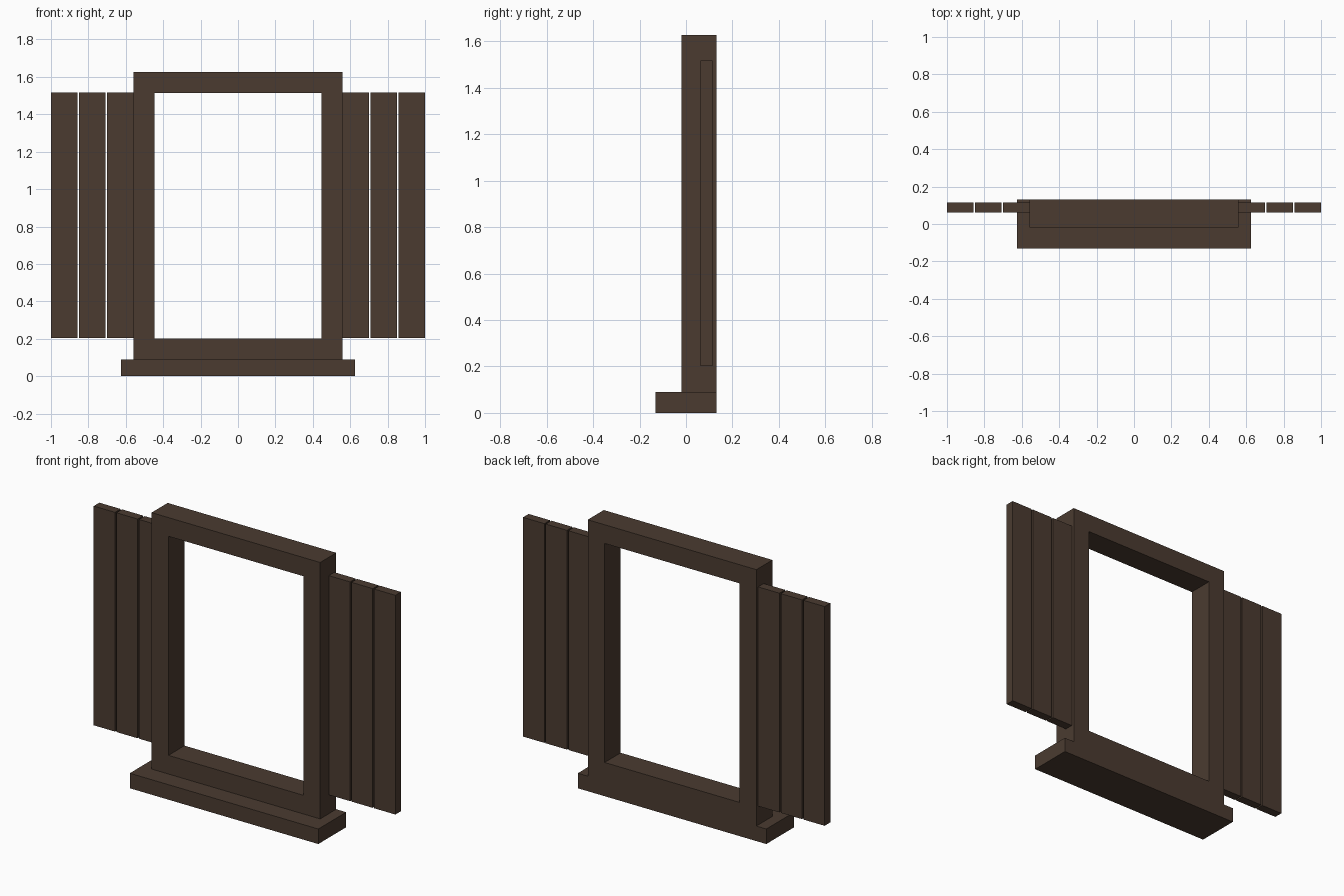
import bpy
import bmesh

if "Cube" in bpy.data.objects:
    bpy.data.objects.remove(bpy.data.objects["Cube"])

wood = bpy.data.materials.new("dark_wood")
wood.diffuse_color = (0.07, 0.044, 0.03, 1)
wood.use_nodes = True
wood.node_tree.nodes["Principled BSDF"].inputs["Base Color"].default_value = wood.diffuse_color


def finish(name, bm):
    bmesh.ops.recalc_face_normals(bm, faces=bm.faces)
    mesh = bpy.data.meshes.new(name)
    bm.to_mesh(mesh)
    bm.free()
    mesh.materials.append(wood)
    obj = bpy.data.objects.new(name, mesh)
    bpy.context.collection.objects.link(obj)
    return obj


def box(name, x0, x1, y0, y1, z0, z1):
    bm = bmesh.new()
    bmesh.ops.create_cube(bm, size=1)
    for v in bm.verts:
        v.co = ((x0 + x1) / 2 + v.co.x * (x1 - x0),
                (y0 + y1) / 2 + v.co.y * (y1 - y0),
                (z0 + z1) / 2 + v.co.z * (z1 - z0))
    return finish(name, bm)


def rect_frame(name, half_w, z0, z1, border, y0, y1):
    # Rectangular ring: outer and inner loops bridged front, back, inside and outside
    bm = bmesh.new()

    def loop(inset, y):
        w, lo, hi = half_w - inset, z0 + inset, z1 - inset
        return [bm.verts.new((x, y, z))
                for x, z in ((-w, lo), (w, lo), (w, hi), (-w, hi))]

    loops = [loop(0, y0), loop(border, y0), loop(border, y1), loop(0, y1)]
    for a, b in zip(loops, loops[1:] + loops[:1]):
        for i in range(4):
            j = (i + 1) % 4
            bm.faces.new((a[i], a[j], b[j], b[i]))
    return finish(name, bm)


# Sill and window frame
box("sill", -0.625, 0.625, -0.132, 0.132, 0, 0.09)
rect_frame("window_frame", 0.559, 0.09, 1.627, 0.112, -0.02, 0.132)

# Open shutters: three upright planks on each side
for side, label in ((-1, "left"), (1, "right")):
    for i in range(3):
        inner = 0.559 + i * 0.15
        x0, x1 = sorted((side * inner, side * (inner + 0.141)))
        box(f"{label}_shutter_plank_{i + 1}", x0, x1, 0.062, 0.115, 0.203, 1.517)
